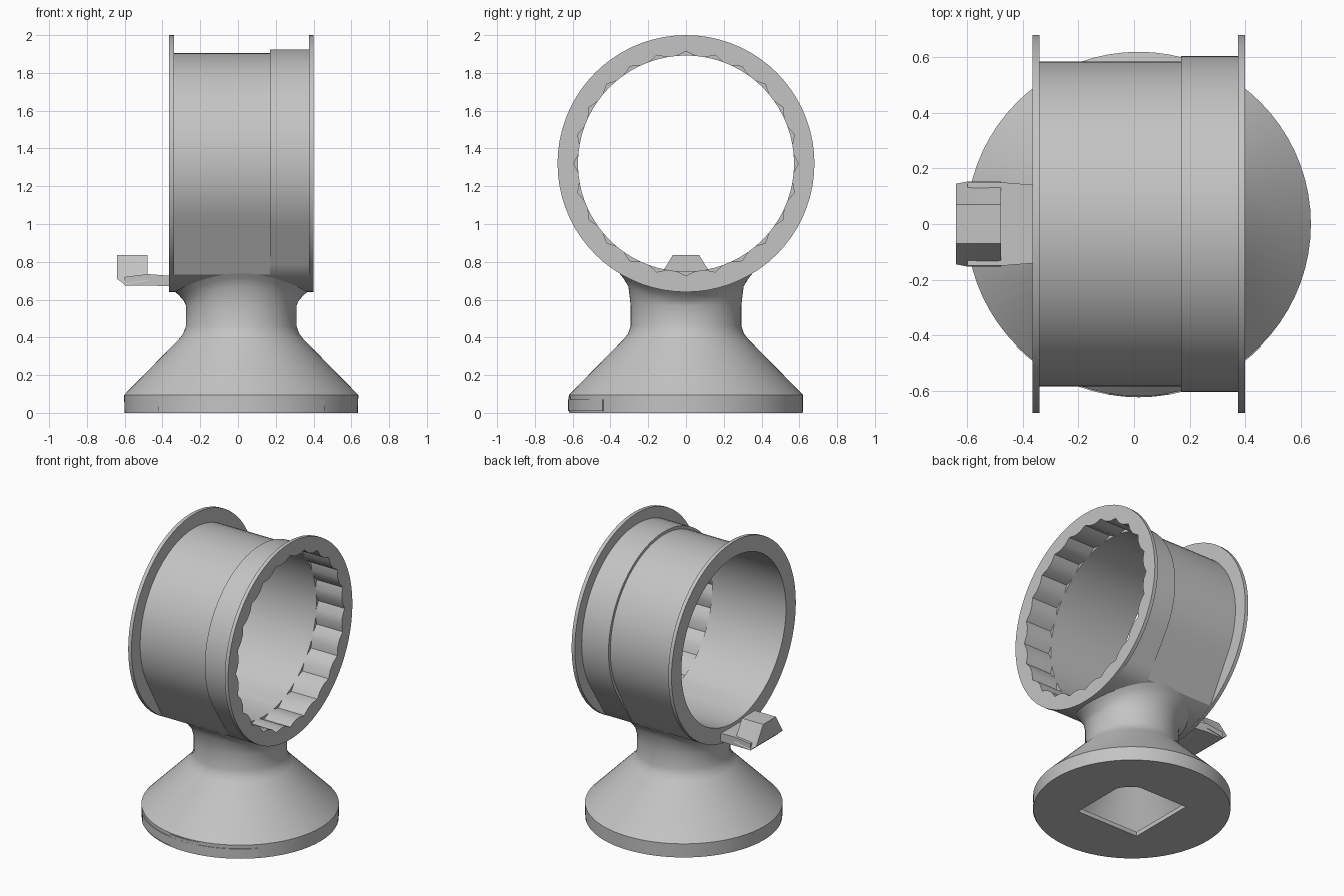
import bpy, bmesh, math
from math import cos, sin, radians, acos, sqrt

if "Cube" in bpy.data.objects:
    bpy.data.objects.remove(bpy.data.objects["Cube"])

CX = 0.017      # shared centre of base and ring along x
RING_Z = 1.32   # height of the ring axis
RIM = 0.68      # flange radius
BORE = 0.572    # inner radius of the ring
STEPS = 72

grey = bpy.data.materials.new("plain grey")
grey.use_nodes = True
grey.diffuse_color = (0.55, 0.55, 0.55, 1)
grey.node_tree.nodes["Principled BSDF"].inputs["Base Color"].default_value = (0.55, 0.55, 0.55, 1)


def finish(name, bm, angle=30):
    bmesh.ops.recalc_face_normals(bm, faces=bm.faces)
    mesh = bpy.data.meshes.new(name)
    bm.to_mesh(mesh)
    bm.free()
    obj = bpy.data.objects.new(name, mesh)
    bpy.context.collection.objects.link(obj)
    mesh.materials.append(grey)
    bpy.ops.object.select_all(action='DESELECT')
    obj.select_set(True)
    bpy.context.view_layer.objects.active = obj
    bpy.ops.object.shade_smooth_by_angle(angle=radians(angle))
    return obj


def sweep(name, rows, axis, span=None):
    """Turn a closed profile of (height, radius) rows; either may be a function of degrees."""
    bm = bmesh.new()
    first, last = span or (0, 360)
    step = 360 // STEPS
    degrees = range(first, last + (step if span else 0), step)
    value = lambda v, d: v(d) if callable(v) else v
    columns = []
    for d in degrees:
        column = []
        for h, r in rows:
            h, r = value(h, d), value(r, d)
            a, b = r * cos(radians(d)), r * sin(radians(d))
            column.append(bm.verts.new((h, a, RING_Z + b) if axis == 'X' else (CX + a, b, h)))
        columns.append(column)
    n = len(rows)
    pairs = list(zip(columns, columns[1:]))
    if span:
        bm.faces.new(columns[0])
        bm.faces.new(columns[-1])
    else:
        pairs.append((columns[-1], columns[0]))
    for p, q in pairs:
        for i in range(n):
            j = (i + 1) % n
            bm.faces.new((p[i], p[j], q[j], q[i]))
    return finish(name, bm)


def drum(radius):
    """Round outside whose lower part runs tangentially out to the rim."""
    tangent = 30 + math.degrees(acos(radius / RIM))

    def r(d):
        below = abs((d - 270 + 180) % 360 - 180)
        if below <= 30:
            return RIM - 0.001
        if below < tangent:
            return min(RIM - 0.001, radius / cos(radians(tangent - below)))
        return radius
    return r


def notch(d):
    """Twenty-four small pointed grooves around the bore."""
    return 0.594 if d % 15 == 0 else BORE


# Ring: drum with a raised, grooved collar, and a flange at each end
body, collar = drum(0.585), drum(0.605)
sweep("ring_drum", [(-0.35, BORE), (-0.35, body), (0.17, body), (0.17, collar),
                    (0.385, collar), (0.385, notch), (0.2, notch), (0.2, BORE)], 'X')
sweep("right_flange", [(-0.365, BORE), (-0.365, RIM), (-0.34, RIM), (-0.34, BORE)], 'X')
sweep("left_flange", [(0.375, notch), (0.375, RIM), (0.4, RIM), (0.4, notch)], 'X')


# Base: hollow cone and neck, flaring into the ring underside
def seat(drop, radius):
    return lambda d: RING_Z - sqrt(RIM ** 2 - (radius * sin(radians(d))) ** 2) - drop


def opening(d):
    square = 0.24 / max(abs(cos(radians(d))), abs(sin(radians(d))))
    return min(square, 0.28) if 0 < d < 90 else square


sweep("base_and_neck", [
    (0.03, opening), (0, opening), (0, 0.618), (0.095, 0.62), (0.39, 0.33), (0.42, 0.307),
    (0.46, 0.293), (0.57, 0.293), (seat(0.045, 0.31), 0.305), (seat(0.015, 0.335), 0.332),
    (seat(-0.002, 0.35), 0.352), (0.71, 0.001), (0.42, 0.001), (0.4, 0.22), (0.03, 0.52)], 'Z')

# Curved door and its latch on the front of the base
sweep("front_door", [(0.01, 0.6), (0.01, 0.624), (0.07, 0.624), (0.07, 0.6)], 'Z', (225, 315))
sweep("door_latch", [(0.07, 0.6), (0.07, 0.623), (0.088, 0.623), (0.088, 0.6)], 'Z', (260, 280))


def loft(name, sections):
    """Join matching closed sections and cap the ends."""
    bm = bmesh.new()
    loops = [[bm.verts.new(p) for p in s] for s in sections]
    for p, q in zip(loops, loops[1:]):
        for i in range(len(p)):
            j = (i + 1) % len(p)
            bm.faces.new((p[i], p[j], q[j], q[i]))
    bm.faces.new(loops[0])
    bm.faces.new(loops[-1])
    return finish(name, bm, 15)


def slab(x, half, low, high, top):
    return [(x, -half, low), (x, half, low), (x, top, high), (x, -top, high)]


# Side lever: thin arm with a tapered thumb grip
loft("lever_arm", [slab(-0.6, 0.15, 0.675, 0.72, 0.15), slab(-0.475, 0.15, 0.675, 0.735, 0.15),
                   slab(-0.35, 0.14, 0.67, 0.725, 0.14)])
loft("lever_grip", [slab(-0.64, 0.145, 0.71, 0.835, 0.07), slab(-0.6, 0.153, 0.68, 0.835, 0.07),
                    slab(-0.478, 0.153, 0.7, 0.835, 0.07)])
